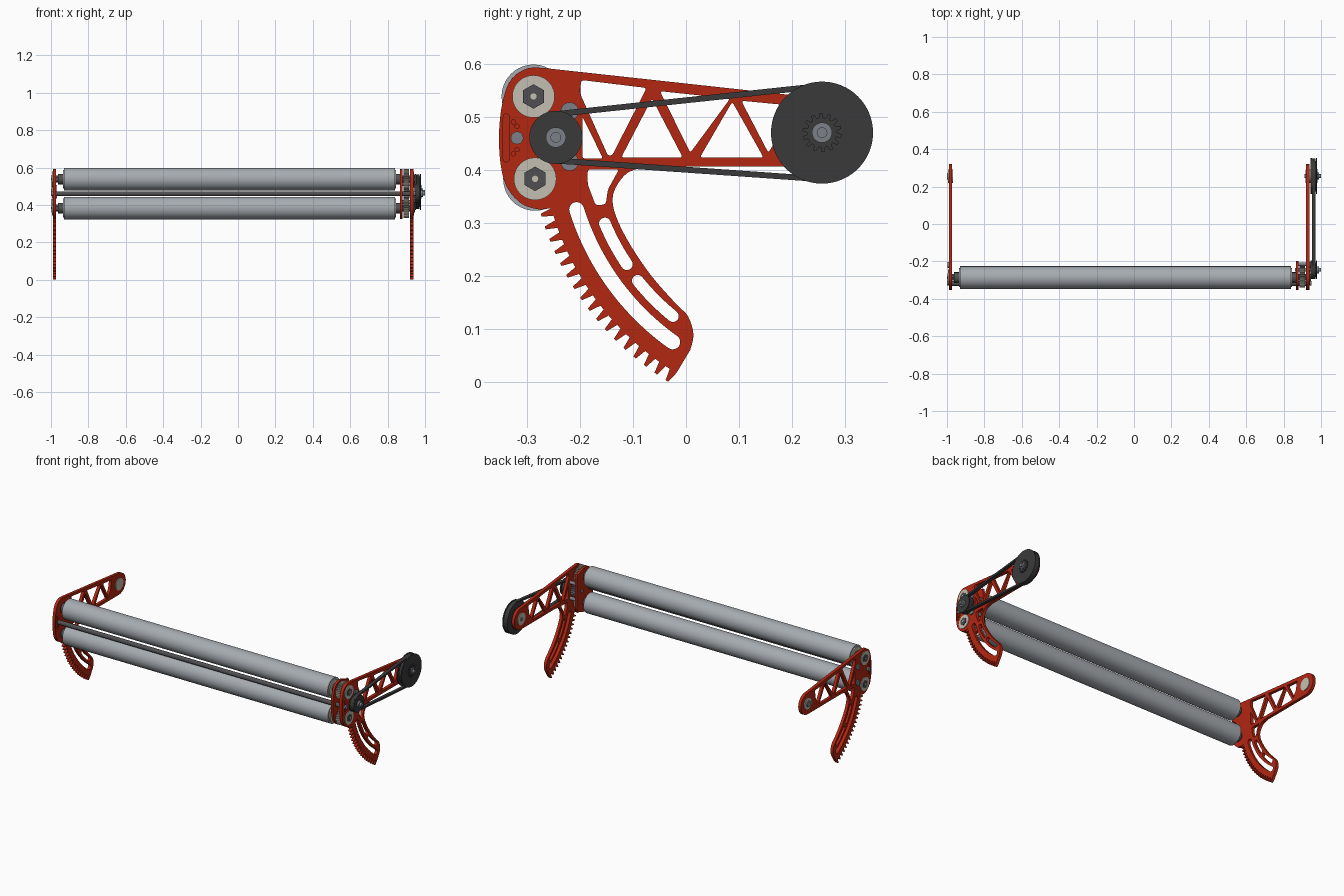
import bpy, bmesh
from math import sin, cos, pi, radians, acos, atan2, hypot
from mathutils import Matrix, Vector

if "Cube" in bpy.data.objects:
    bpy.data.objects.remove(bpy.data.objects["Cube"])

PIVOT = (0.256, 0.47)       # arm pivot, as (y, z)
DRIVE = (-0.245, 0.461)     # small pulley axis
ROLLERS = {"upper": (-0.287, 0.538), "lower": (-0.284, 0.383)}
TO_SIDE = Matrix(((0, 0, 1, 0), (1, 0, 0, 0), (0, 1, 0, 0), (0, 0, 0, 1)))


def material(name, rgb):
    m = bpy.data.materials.new(name)
    m.diffuse_color = (*rgb, 1)
    m.use_nodes = True
    m.node_tree.nodes["Principled BSDF"].inputs["Base Color"].default_value = m.diffuse_color
    return m


RED = material("red_plate", (0.45, 0.02, 0.006))
DARK = material("dark_rubber", (0.042, 0.042, 0.042))
BEIGE = material("bearing_beige", (0.55, 0.52, 0.45))
STEEL = material("steel", (0.20, 0.22, 0.25))
ROLL = material("roller_grey", (0.38, 0.41, 0.44))
SHADOW = material("dark_steel", (0.08, 0.08, 0.085))


# --- profile helpers, all in (y, z) ---
def polar(c, r, deg):
    return (c[0] + r * cos(radians(deg)), c[1] + r * sin(radians(deg)))


def arc(c, r, a0, a1, n=24):
    return [polar(c, r, a0 + (a1 - a0) * i / n) for i in range(n + 1)]


def circle(c, r, n=32):
    return arc(c, r, 0, 360, n)[:-1]


def rounded(pts, r=0.006):
    out, n = [], len(pts)
    for i in range(n):
        a, p, b = (Vector(pts[(i + k) % n]) for k in (-1, 0, 1))
        s = p + (a - p).normalized() * min(r, (a - p).length * 0.45)
        e = p + (b - p).normalized() * min(r, (b - p).length * 0.45)
        for t in (0, 0.25, 0.5, 0.75, 1):
            out.append(tuple(s * (1 - t) ** 2 + p * 2 * t * (1 - t) + e * t * t))
    return out


def smooth(pts, steps=4):
    v = [Vector(p) for p in (pts[0], *pts, pts[-1])]
    out = []
    for a, b, c, d in zip(v, v[1:], v[2:], v[3:]):
        for k in range(steps):
            t = k / steps
            out.append(tuple(0.5 * (2 * b + (c - a) * t + (2 * a - 5 * b + 4 * c - d) * t * t
                                    + (3 * b - a - 3 * c + d) * t ** 3)))
    return out + [pts[-1]]


def arc_slot(r, a0, a1, w):
    h = w / 2
    return (arc(PIVOT, r + h, a0, a1) + arc(polar(PIVOT, r, a1), h, a1, a1 + 180, 10)[1:-1]
            + arc(PIVOT, r - h, a1, a0) + arc(polar(PIVOT, r, a0), h, a0 + 180, a0 + 360, 10)[1:-1])


def gear(c, root, tip, n):
    s = 360 / n
    return [polar(c, r, s * (i + f)) for i in range(n)
            for f, r in ((0, root), (0.3, root), (0.45, tip), (0.8, tip))]


def loop_around(ra, rb):
    dy, dz = DRIVE[0] - PIVOT[0], DRIVE[1] - PIVOT[1]
    phi = atan2(dz, dy) * 180 / pi
    beta = acos((rb - ra) / hypot(dy, dz)) * 180 / pi
    return arc(PIVOT, rb, phi + beta, phi - beta + 360, 40) + arc(DRIVE, ra, phi - beta, phi + beta)


# --- solid helpers ---
def finish(name, bm, mat):
    bmesh.ops.recalc_face_normals(bm, faces=bm.faces)
    me = bpy.data.meshes.new(name)
    bm.to_mesh(me)
    bm.free()
    me.materials.clear()
    me.materials.append(mat)
    me.shade_smooth()
    me.set_sharp_from_angle(angle=radians(30))
    bpy.context.collection.objects.link(bpy.data.objects.new(name, me))


def plate(name, x0, x1, loops, mat):
    cu = bpy.data.curves.new(name + "_curve", 'CURVE')
    cu.dimensions, cu.fill_mode, cu.extrude = '2D', 'BOTH', (x1 - x0) / 2
    for pts in loops:
        s = cu.splines.new('POLY')
        s.points.add(len(pts) - 1)
        for p, q in zip(s.points, pts):
            p.co = (q[0], q[1], 0, 1)
        s.use_cyclic_u = True
    tmp = bpy.data.objects.new(name + "_tmp", cu)
    bpy.context.collection.objects.link(tmp)
    dg = bpy.context.evaluated_depsgraph_get()
    me = bpy.data.meshes.new_from_object(tmp.evaluated_get(dg))
    bm = bmesh.new()
    bm.from_mesh(me)
    bpy.data.objects.remove(tmp)
    bpy.data.meshes.remove(me)
    bmesh.ops.remove_doubles(bm, verts=bm.verts, dist=1e-5)
    bm.transform(Matrix.Translation(((x0 + x1) / 2, 0, 0)) @ TO_SIDE)
    finish(name, bm, mat)


def rod(name, x0, x1, c, r, mat, n=40):
    bm = bmesh.new()
    bmesh.ops.create_cone(bm, cap_ends=True, segments=n, radius1=r, radius2=r, depth=x1 - x0)
    bm.transform(Matrix.Translation(((x0 + x1) / 2, *c)) @ TO_SIDE)
    finish(name, bm, mat)


# --- side plate outline: head, arm, toothed leg ---
head = smooth([(-0.275, 0.325), (-0.304, 0.333), (-0.328, 0.354), (-0.343, 0.382), (-0.351, 0.43),
               (-0.351, 0.486), (-0.343, 0.537), (-0.328, 0.571), (-0.298, 0.591), (-0.262, 0.591)])
leg = smooth([(-0.072, 0.406), (-0.109, 0.395), (-0.132, 0.367), (-0.138, 0.339), (-0.128, 0.303),
              (-0.102, 0.254), (-0.064, 0.199), (-0.019, 0.148), (0.004, 0.124), (0.014, 0.09), (0.008, 0.061)])
teeth = [polar(PIVOT, r, 238 - 2.6 * i + da) for i in range(17)
         for da, r in ((0.8, 0.529), (0.3, 0.551), (-0.3, 0.551), (-0.8, 0.529))]
outline = head + arc(PIVOT, 0.064, 84, -90) + leg + teeth

truss = [[(-0.197, 0.569), (-0.074, 0.554), (-0.139, 0.427), (-0.147, 0.427), (-0.2, 0.545)],
         [(-0.195, 0.50), (-0.156, 0.421), (-0.195, 0.421)],
         [(-0.064, 0.534), (-0.006, 0.423), (-0.122, 0.423)],
         [(-0.049, 0.548), (0.083, 0.534), (0.008, 0.432)],
         [(0.087, 0.528), (0.146, 0.423), (0.026, 0.423)],
         [(0.104, 0.530), (0.187, 0.522), (0.178, 0.47), (0.155, 0.432)],
         [(-0.185, 0.401), (-0.126, 0.401), (-0.147, 0.363), (-0.151, 0.335), (-0.17, 0.333), (-0.185, 0.373)]]
holes = [rounded(t) for t in truss]
holes += [arc_slot(0.484, 197.4, 234.5, 0.028), arc_slot(0.443, 202.7, 214, 0.022),
          arc_slot(0.445, 218.8, 230.9, 0.022)]
holes += [rounded([(-0.344, 0.505), (-0.333, 0.505), (-0.333, 0.415), (-0.344, 0.415)])]
holes += [circle(c, 0.004, 12) for c in ((-0.325, 0.49), (-0.318, 0.482), (-0.325, 0.43), (-0.318, 0.438))]

# --- both sides: plate, bearings, nuts, bolts ---
for side, x0, x1, out in (("left", -0.99, -0.972, -1), ("right", 0.92, 0.938, 1)):
    plate(side + "_side_plate", x0, x1, [outline] + holes, RED)
    face, inner = (x0, x1) if out < 0 else (x1, x0)

    def outer(name, h, c, r, mat, n=40):
        a, b = sorted((face - out * 0.002, face + out * h))
        rod(f"{side}_{name}", a, b, c, r, mat, n)

    for k, c in ROLLERS.items():
        outer(k + "_bearing", 0.004, c, 0.04, BEIGE)
        outer(k + "_hex_nut", 0.008, c, 0.023, SHADOW, 6)
        outer(k + "_shaft_tip", 0.0095, c, 0.006, BEIGE, 16)
    outer("front_bolt", 0.01, (-0.318, 0.46), 0.012, STEEL, 20)
    for k, z in (("upper", 0.51), ("lower", 0.415)):
        outer(k + "_spacer_bolt", 0.006, (-0.219, z), 0.017, STEEL, 24)
    outer("pivot_bearing", 0.005, PIVOT, 0.036, BEIGE)
    outer("pivot_nut", 0.01, PIVOT, 0.018, STEEL, 24)
    a, b = sorted((inner, inner - out * 0.004))
    rod(side + "_pivot_inner_bearing", a, b, PIVOT, 0.036, BEIGE)

# --- rollers and their shafts ---
for k, c in ROLLERS.items():
    rod(k + "_roller", -0.93, 0.84, c, 0.06, ROLL, 64)
    rod(k + "_roller_cap", -0.936, 0.846, c, 0.05, BEIGE, 48)
    rod(k + "_roller_collar", -0.962, 0.866, c, 0.028, SHADOW, 32)
    rod(k + "_roller_shaft", -0.975, 0.925, c, 0.018, SHADOW, 6)
    plate(k + "_roller_gear", 0.886, 0.913, [gear(c, 0.045, 0.053, 30)], BEIGE)
rod("front_cross_bar", -0.975, 0.925, (-0.318, 0.46), 0.013, SHADOW, 24)

# --- gearbox on the right ---
plate("gearbox_inner_plate", 0.866, 0.88,
      [head + rounded([(-0.205, 0.58), (-0.198, 0.55), (-0.198, 0.37), (-0.215, 0.335)], 0.01)], RED)
plate("drive_pinion", 0.884, 0.915, [gear(DRIVE, 0.032, 0.04, 20)], STEEL)
for k, z in (("upper", 0.51), ("lower", 0.415)):
    rod(k + "_gearbox_spacer", 0.875, 0.925, (-0.215, z), 0.01, STEEL, 20)

# --- pulleys and belt ---
for k, c, flange, core in (("large", PIVOT, 0.096, 0.082), ("small", DRIVE, 0.05, 0.038)):
    rod(k + "_pulley_inner_flange", 0.945, 0.951, c, flange, DARK, 64)
    rod(k + "_pulley_core", 0.950, 0.973, c, core, DARK, 64)
    rod(k + "_pulley_outer_flange", 0.972, 0.978, c, flange, DARK, 64)
    rod(k + "_pulley_hub", 0.97, 0.988, c, 0.019, STEEL, 32)
    rod(k + "_pulley_shaft", 0.86 if k == "small" else 0.912, 1.0, c, 0.010, STEEL, 24)
plate("large_pulley_sprocket", 0.977, 0.982, [gear(PIVOT, 0.028, 0.037, 14)], DARK)
plate("drive_belt", 0.952, 0.971, [loop_around(0.049, 0.093), loop_around(0.038, 0.082)], DARK)
